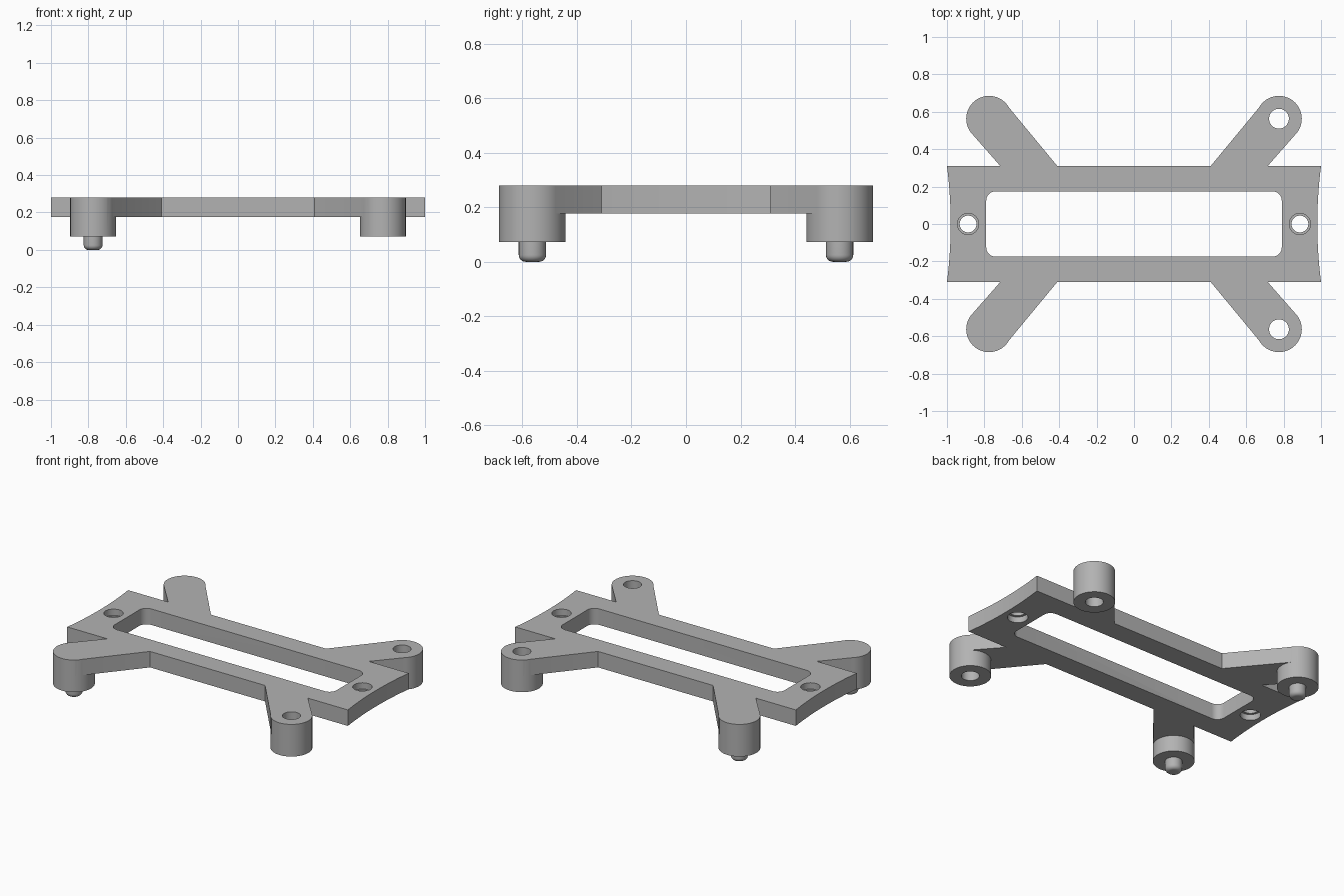
import bpy, bmesh
from math import cos, sin, pi, radians

old = bpy.data.objects.get("Cube")
if old:
    bpy.data.objects.remove(old)

TOP, UNDER, FOOT = 0.28, 0.177, 0.073
BX, BY, BR = 0.775, 0.563, 0.122

grey = bpy.data.materials.new("plain grey")
grey.use_nodes = True
colour = (0.45, 0.45, 0.45, 1)
grey.diffuse_color = colour
grey.node_tree.nodes["Principled BSDF"].inputs["Base Color"].default_value = colour


def finish(name, bm):
    bmesh.ops.recalc_face_normals(bm, faces=bm.faces)
    mesh = bpy.data.meshes.new(name)
    bm.to_mesh(mesh)
    bm.free()
    mesh.materials.append(grey)
    ob = bpy.data.objects.new(name, mesh)
    bpy.context.collection.objects.link(ob)
    return ob


def prism(name, outline, low, high):
    bm = bmesh.new()
    face = bm.faces.new([bm.verts.new((x, y, low)) for x, y in outline])
    up = bmesh.ops.extrude_face_region(bm, geom=[face])["geom"]
    bmesh.ops.translate(bm, vec=(0, 0, high - low),
                        verts=[v for v in up if isinstance(v, bmesh.types.BMVert)])
    return finish(name, bm)


def lathe(name, x, y, profile, sides=48):
    """Closed solid turned about a vertical axis from (radius, height) pairs."""
    bm = bmesh.new()
    rings = [[bm.verts.new((x + r * cos(2 * pi * i / sides), y + r * sin(2 * pi * i / sides), z))
              for i in range(sides)] for r, z in profile]
    for a, b in zip(rings, rings[1:]):
        for i in range(sides):
            j = (i + 1) % sides
            bm.faces.new((a[i], a[j], b[j], b[i]))
    bm.faces.new(rings[0])
    bm.faces.new(rings[-1])
    return finish(name, bm)


def combine(target, tool, operation):
    mod = target.modifiers.new(operation, 'BOOLEAN')
    mod.operation, mod.object, mod.solver = operation, tool, 'EXACT'
    bpy.context.view_layer.objects.active = target
    bpy.ops.object.modifier_apply(modifier=mod.name)
    bpy.data.objects.remove(tool)


def smooth(ob):
    bpy.ops.object.select_all(action='DESELECT')
    ob.select_set(True)
    bpy.context.view_layer.objects.active = ob
    bpy.ops.object.shade_smooth_by_angle(angle=radians(30))


# Plate with gently hollowed ends
steps = [i / 8 - 1 for i in range(17)]
end = [(0.98 + 0.02 * t * t, 0.31 * t) for t in steps]
frame = prism("frame", end + [(-x, -y) for x, y in end], UNDER, TOP)

# Diagonal arms and their round corner bosses
arm = [(0.41, 0.25), (0.41, 0.31), (0.697, 0.657), (BX, BY), (0.865, 0.481), (0.715, 0.31), (0.715, 0.25)]
corners = [(sx, sy) for sx in (-1, 1) for sy in (-1, 1)]
for sx, sy in corners:
    combine(frame, prism("arm", [(sx * x, sy * y) for x, y in arm], UNDER, TOP), 'UNION')
    combine(frame, lathe("boss", sx * BX, sy * BY, [(BR, FOOT), (BR, TOP)], 64), 'UNION')

# Long window with rounded corners
window = []
for k, (sx, sy) in enumerate([(1, 1), (-1, 1), (-1, -1), (1, -1)]):
    for i in range(9):
        a = (k + i / 8) * pi / 2
        window.append((sx * 0.74 + 0.05 * cos(a), sy * 0.125 + 0.05 * sin(a)))
combine(frame, prism("window_cutter", window, 0, 1), 'DIFFERENCE')

# Stepped screw holes at the ends, plain holes in the left bosses
step = [(0.06, 0.1), (0.06, 0.215), (0.045, 0.215), (0.045, 0.24), (0.057, 0.24), (0.057, 0.4)]
for s in (-1, 1):
    combine(frame, lathe("screw_cutter", s * 0.887, 0, step), 'DIFFERENCE')
    combine(frame, lathe("hole_cutter", BX, s * BY, [(0.053, 0), (0.053, 0.5)]), 'DIFFERENCE')
smooth(frame)

# Rounded locating pegs under the right bosses
tip = [(0.025 + 0.025 * sin(i * pi / 12), 0.025 - 0.025 * cos(i * pi / 12)) for i in range(7)]
for s, side in ((-1, "front"), (1, "back")):
    smooth(lathe(side + "_peg", -BX, s * BY, tip + [(0.05, FOOT + 0.01)]))
